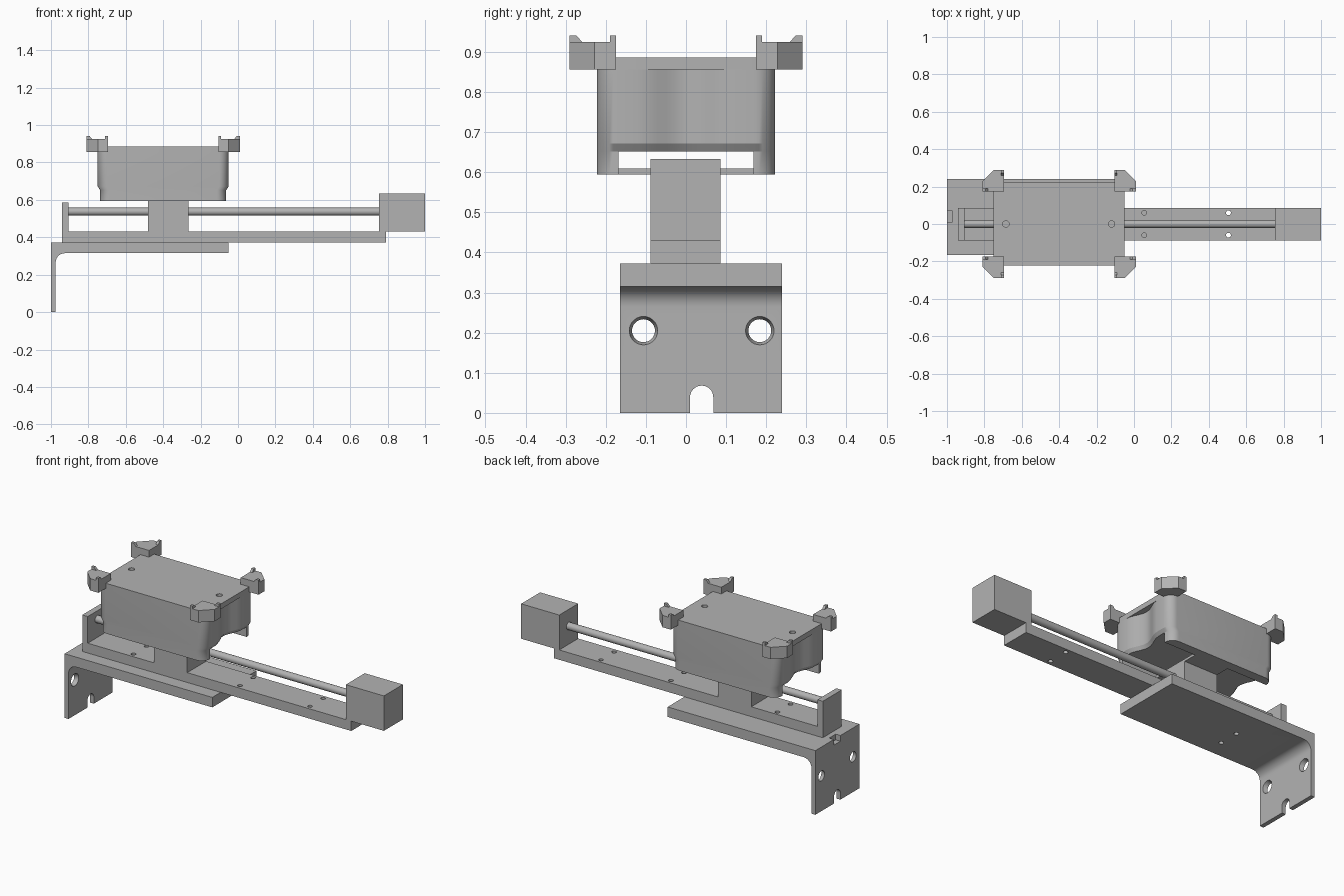
import bpy, bmesh, math
from mathutils import Vector, Matrix

cube = bpy.data.objects.get("Cube")
if cube:
    bpy.data.objects.remove(cube, do_unlink=True)

grey = bpy.data.materials.new("plain_grey")
grey.use_nodes = True
grey.diffuse_color = (0.45, 0.45, 0.45, 1)
grey.node_tree.nodes["Principled BSDF"].inputs["Base Color"].default_value = (0.45, 0.45, 0.45, 1)


def finish(name, bm):
    bmesh.ops.recalc_face_normals(bm, faces=bm.faces)
    mesh = bpy.data.meshes.new(name)
    bm.to_mesh(mesh)
    bm.free()
    mesh.materials.append(grey)
    obj = bpy.data.objects.new(name, mesh)
    bpy.context.collection.objects.link(obj)
    return obj


def loft(name, rings):
    """Skin a stack of closed rings and cap both ends."""
    bm = bmesh.new()
    loops = [[bm.verts.new(p) for p in ring] for ring in rings]
    n = len(loops[0])
    for a, b in zip(loops, loops[1:]):
        for i in range(n):
            j = (i + 1) % n
            bm.faces.new((a[i], a[j], b[j], b[i]))
    bm.faces.new(loops[0][::-1])
    bm.faces.new(loops[-1])
    return finish(name, bm)


def box(name, x, y, z):
    base = [(x[0], y[0]), (x[1], y[0]), (x[1], y[1]), (x[0], y[1])]
    return loft(name, [[(px, py, h) for px, py in base] for h in z])


def cone(name, start, end, r1, r2=None, sides=32):
    a, b = Vector(start), Vector(end)
    axis = b - a
    place = Matrix.Translation((a + b) / 2) @ axis.to_track_quat('Z', 'Y').to_matrix().to_4x4()
    bm = bmesh.new()
    bmesh.ops.create_cone(bm, cap_ends=True, segments=sides, radius1=r1,
                          radius2=r1 if r2 is None else r2, depth=axis.length, matrix=place)
    return finish(name, bm)


def smooth(obj, angle=30):
    bpy.ops.object.select_all(action='DESELECT')
    obj.select_set(True)
    bpy.context.view_layer.objects.active = obj
    bpy.ops.object.shade_smooth_by_angle(angle=math.radians(angle))


def cut(obj, cutters):
    bpy.context.view_layer.objects.active = obj
    for c in cutters:
        c.hide_render = True
        mod = obj.modifiers.new("cut", 'BOOLEAN')
        mod.operation, mod.solver, mod.object = 'DIFFERENCE', 'EXACT', c
        bpy.ops.object.modifier_apply(modifier=mod.name)
        bpy.data.objects.remove(c, do_unlink=True)
    smooth(obj)


def screw_holes(x, z0, z1):
    return [cone("hole_cutter", (x, y, z0), (x, y, z1), 0.013, sides=16) for y in (-0.06, 0.06)]


# Angle bracket with an inside fillet
r = 0.05
fillet = [(-0.975 + r - r * math.cos(t), 0.315 - r + r * math.sin(t))
          for t in (math.pi / 2 * i / 8 for i in range(9))]
profile = [(-1, 0), (-0.975, 0)] + fillet + [(-0.05, 0.315), (-0.05, 0.373), (-1, 0.373)]
bracket = loft("angle_bracket", [[(x, y, z) for x, z in profile] for y in (-0.165, 0.24)])
cutters = [cone("hole_cutter", (-1.002, y, 0.205), (-0.973, y, 0.205), 0.028, 0.036)
           for y in (-0.106, 0.184)]
cutters += [cone("slot_cutter", (-1.1, 0.039, 0.039), (-0.95, 0.039, 0.039), 0.029),
            box("slot_cutter", (-1.1, -0.95), (0.01, 0.068), (-0.1, 0.039)),
            box("notch_cutter", (-1.1, -0.97), (0.01, 0.07), (0.34, 0.5))]
cut(bracket, cutters + screw_holes(-0.63, 0.2, 0.5))

# Linear rail
side = (-0.088, 0.086)
rail = box("rail_base", (-0.94, 0.79), side, (0.373, 0.43))
cut(rail, screw_holes(-0.63, 0.3, 0.5) + screw_holes(0.055, 0.41, 0.5) + screw_holes(0.505, 0.3, 0.5))
box("rail_end_plate", (-0.94, -0.905), side, (0.43, 0.585))
box("motor", (0.755, 1), side, (0.43, 0.633))
smooth(cone("lead_screw", (-0.91, 0, 0.537), (0.76, 0, 0.537), 0.021))
box("carriage", (-0.48, -0.265), side, (0.43, 0.605))
box("carriage_plate", (-0.48, -0.265), (-0.19, 0.19), (0.594, 0.609))

# Housing: rounded plan with shallow scooped ends
cx, hy = -0.4, 0.222


def plan(hx, scoop, z, rad=0.05):
    quarter = []
    for i in range(6):
        y = 0.12 * i / 5
        quarter.append((hx - scoop * (0.5 + 0.5 * math.cos(math.pi * i / 5)), y))
    for i in range(9):
        t = math.pi / 2 * i / 8
        quarter.append((hx - rad + rad * math.cos(t), hy - rad + rad * math.sin(t)))
    half = quarter + [(-x, y) for x, y in reversed(quarter)]
    ring = half + [(x, -y) for x, y in reversed(half[1:-1])]
    return [(cx + x, y, z) for x, y in ring]


housing = loft("housing", [plan(0.337, 0.035, 0.594), plan(0.337, 0.035, 0.652),
                           plan(0.35, 0.035, 0.672), plan(0.35, 0.035, 0.856)])
cut(housing, [box("channel_cutter", (-1, 0.2), (-0.168, 0.168), (0.5, 0.652))])
lid = loft("housing_lid", [plan(0.35, 0, z) for z in (0.856, 0.886)])
cut(lid, [cone("hole_cutter", (x, 0, 0.868), (x, 0, 0.95), 0.017) for x in (-0.685, -0.12)])

# Corner clips with two small hooked lips each
clip = [(0.295, 0.175), (0.41, 0.175), (0.41, 0.228), (0.348, 0.29), (0.295, 0.29)]
lip = [(0.375, 0.92), (0.393, 0.941), (0.41, 0.941), (0.41, 0.92)]
for sx, x_name in ((1, "left"), (-1, "right")):
    for sy, y_name in ((1, "back"), (-1, "front")):
        tag = y_name + "_" + x_name
        loft("clip_" + tag, [[(cx + sx * x, sy * y, z) for x, y in clip] for z in (0.856, 0.925)])
        loft("end_lip_" + tag, [[(cx + sx * x, sy * y, z) for x, z in lip] for y in (0.175, 0.19)])
        loft("side_lip_" + tag, [[(cx + sx * x, sy * (y - 0.12), z) for y, z in lip]
                                 for x in (0.295, 0.31)])
